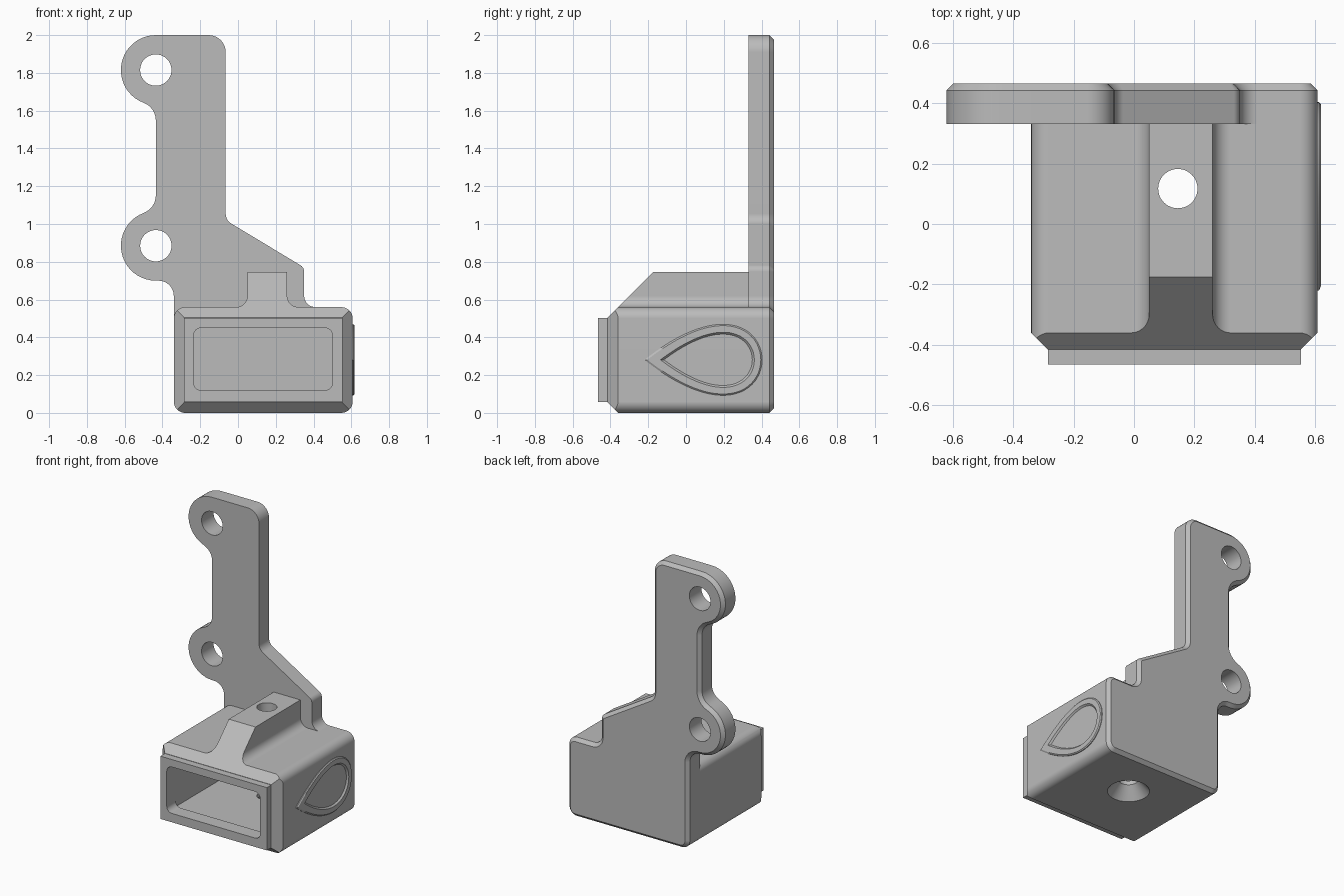
import bpy
import bmesh
from math import sin, cos, tan, pi, radians, atan2, sqrt
from mathutils import Vector, Matrix

cube = bpy.data.objects.get("Cube")
if cube:
    bpy.data.objects.remove(cube, do_unlink=True)

grey = bpy.data.materials.new("plain grey")
grey.use_nodes = True
grey.diffuse_color = (0.5, 0.5, 0.5, 1)
grey.node_tree.nodes["Principled BSDF"].inputs["Base Color"].default_value = grey.diffuse_color

# Main dimensions
LEFT, RIGHT, TOP = -0.34, 0.607, 0.56
TAPER, FRONT, PLATE, BACK = -0.36, -0.415, 0.33, 0.465
R = 0.06
LUG_X, LUG_R, LUG_FILLET = -0.435, 0.185, 0.1
LUG_HEIGHTS = (0.885, 1.815)


def rounded(corners, steps=8):
    """Closed outline from (x, z, radius) corners."""
    out = []
    for i, (x, z, r) in enumerate(corners):
        p = Vector((x, z))
        if r == 0:
            out.append(p)
            continue
        u = (Vector(corners[i - 1][:2]) - p).normalized()
        v = (Vector(corners[(i + 1) % len(corners)][:2]) - p).normalized()
        a = u.angle(v)
        c = p + (u + v).normalized() * (r / sin(a / 2))
        s, e = p + u * (r / tan(a / 2)) - c, p + v * (r / tan(a / 2)) - c
        f = pi - a
        for k in range(steps + 1):
            t = k / steps
            out.append(c + (s * sin((1 - t) * f) + e * sin(t * f)) / sin(f))
    return out


def arc(cx, cz, r, a0, a1, steps, last=True):
    angles = [a0 + (a1 - a0) * k / steps for k in range(steps + last)]
    return [(cx + r * cos(a), cz + r * sin(a), 0) for a in angles]


def inset(points, d):
    """Move a counter-clockwise outline inwards."""
    out = []
    for i, p in enumerate(points):
        e1 = (p - points[i - 1]).normalized()
        e2 = (points[(i + 1) % len(points)] - p).normalized()
        n1, n2 = Vector((-e1.y, e1.x)), Vector((-e2.y, e2.x))
        out.append(p + (n1 + n2) * (d / (1 + n1.dot(n2))))
    return out


def at_y(points, y):
    return [(p[0], y, p[1]) for p in points]


def loft(loops, cyclic=False):
    """Skin equal loops, capped at both ends or joined in a ring."""
    bm = bmesh.new()
    rows = [[bm.verts.new(p) for p in loop] for loop in loops]
    n = len(rows[0])
    for a, b in zip(rows, rows[1:] + rows[:1] if cyclic else rows[1:]):
        for i in range(n):
            j = (i + 1) % n
            bm.faces.new((a[i], a[j], b[j], b[i]))
    if not cyclic:
        bm.faces.new(rows[0])
        bm.faces.new(rows[-1])
    bmesh.ops.recalc_face_normals(bm, faces=bm.faces)
    return bm


def make(name, bm):
    mesh = bpy.data.meshes.new(name)
    bm.to_mesh(mesh)
    bm.free()
    mesh.materials.append(grey)
    ob = bpy.data.objects.new(name, mesh)
    bpy.context.collection.objects.link(ob)
    return ob


def select(ob):
    bpy.ops.object.select_all(action='DESELECT')
    ob.select_set(True)
    bpy.context.view_layer.objects.active = ob


def cut(ob, cutters):
    """Subtract cutter meshes and discard them."""
    for bm in cutters:
        tool = make("cutter", bm)
        tool.hide_render = True
        select(ob)
        mod = ob.modifiers.new("cut", 'BOOLEAN')
        mod.operation, mod.solver, mod.object = 'DIFFERENCE', 'EXACT', tool
        bpy.ops.object.modifier_apply(modifier=mod.name)
        bpy.data.objects.remove(tool, do_unlink=True)


def cone(r1, r2, depth, matrix):
    bm = bmesh.new()
    bmesh.ops.create_cone(bm, cap_ends=True, segments=48, radius1=r1,
                          radius2=r2, depth=depth, matrix=matrix)
    return bm


def rect(x0, x1, z0, z1, r):
    return rounded([(x0, z0, r), (x1, z0, r), (x1, z1, r), (x0, z1, r)])


def finish(ob):
    select(ob)
    bpy.ops.object.shade_smooth_by_angle(angle=radians(25))
    mod = ob.modifiers.new("even shading", 'WEIGHTED_NORMAL')
    mod.keep_sharp = True


# Housing with the raised rib, front edges tapered at 45 degrees
profile = rounded([
    (LEFT, 0, R), (RIGHT, 0, R), (RIGHT, TOP, R), (0.26, TOP, R),
    (0.26, 0.745, 0), (0.05, 0.745, 0), (0.05, TOP, R), (LEFT, TOP, R)])
bm = loft([at_y(profile, FRONT), at_y(profile, PLATE)])
for point, normal in (((0, TAPER, TOP), (0, -1, 1)), ((0, TAPER, 0), (0, -1, -1)),
                      ((LEFT, TAPER, 0), (-1, -1, 0)), ((RIGHT, TAPER, 0), (1, -1, 0))):
    res = bmesh.ops.bisect_plane(bm, geom=bm.verts[:] + bm.edges[:] + bm.faces[:],
                                 plane_co=point, plane_no=normal, clear_outer=True)
    edges = [g for g in res["geom_cut"] if isinstance(g, bmesh.types.BMEdge)]
    bmesh.ops.edgenet_fill(bm, edges=edges)
bmesh.ops.recalc_face_normals(bm, faces=bm.faces)
housing = make("housing", bm)

# Cavity, vertical screw hole and countersink
opening = rect(-0.235, 0.5, 0.12, 0.45, 0.04)
pocket = rect(-0.24, 0.505, 0.115, 0.455, 0)
hole = (0.145, 0.117)
cut(housing, [
    loft([at_y(opening, -0.6), at_y(opening, -0.3)]),
    loft([at_y(pocket, -0.365), at_y(pocket, PLATE - 0.01)]),
    cone(0.065, 0.065, 2, Matrix.Translation((*hole, 0.5))),
    cone(0.15, 0.065, 0.1, Matrix.Translation((*hole, 0.035)))])
finish(housing)

# Front rim around the opening
edge = rect(-0.285, 0.552, 0.057, 0.503, 0)
rim = make("front_rim", loft([at_y(edge, -BACK), at_y(edge, FRONT)]))
cut(rim, [loft([at_y(opening, -0.6), at_y(opening, -0.3)])])
finish(rim)

# Mounting plate with two lugs and a chamfered back edge
drop = sqrt((LUG_R + LUG_FILLET) ** 2 - LUG_FILLET ** 2)
a = atan2(drop, LUG_FILLET)
low, high = LUG_HEIGHTS
fx = LUG_X - LUG_FILLET
outline = rounded(
    [(LEFT, 0, R), (RIGHT, 0, R), (RIGHT, TOP, R), (0.35, TOP, R),
     (0.35, 0.77, 0.04), (-0.065, 1.02, 0.06), (-0.065, 2, 0.09)]
    + arc(LUG_X, high, LUG_R, pi / 2, pi + a, 20, False)
    + arc(fx, high - drop, LUG_FILLET, a, 0, 8)
    + arc(fx, low + drop, LUG_FILLET, 0, -a, 8, False)
    + arc(LUG_X, low, LUG_R, pi - a, 3 * pi / 2, 20)
    + [(LEFT, 0.7, 0.08)])
plate = make("mounting_plate", loft([
    at_y(outline, PLATE), at_y(outline, BACK - 0.023),
    at_y(inset(outline, 0.023), BACK)]))
cut(plate, [cone(0.083, 0.083, 1, Matrix.Translation((LUG_X, 0.4, z))
                 @ Matrix.Rotation(pi / 2, 4, 'X')) for z in LUG_HEIGHTS])
finish(plate)


# Raised teardrop ring on the left side
def teardrop(x, tip, end, height):
    mid, half = (tip + end) / 2, (end - tip) / 2
    angles = [2 * pi * k / 64 for k in range(64)]
    return [(x, mid + half * cos(t),
             0.281 + height * 1.3 * sin(t) * abs(cos(t / 2))) for t in angles]


ring = make("teardrop_ring", loft([
    teardrop(0.6, -0.22, 0.403, 0.188), teardrop(0.612, -0.22, 0.403, 0.188),
    teardrop(0.618, -0.205, 0.396, 0.181), teardrop(0.618, -0.135, 0.362, 0.146),
    teardrop(0.606, -0.115, 0.35, 0.135), teardrop(0.6, -0.115, 0.35, 0.135)], cyclic=True))
finish(ring)
